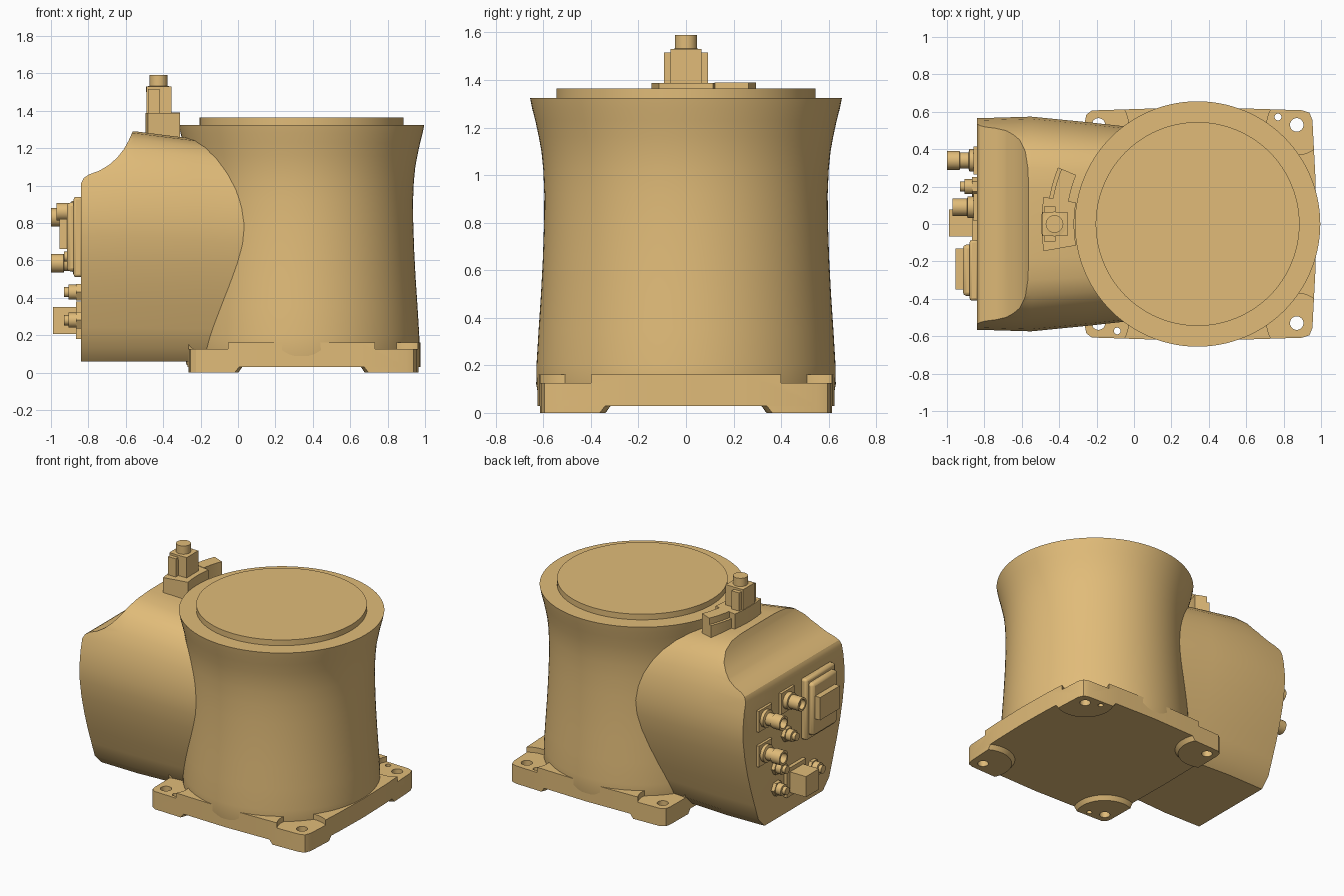
import bpy, bmesh, math
from mathutils import Vector

if "Cube" in bpy.data.objects:
    bpy.data.objects.remove(bpy.data.objects["Cube"])

mat = bpy.data.materials.new("tan_paint")
mat.diffuse_color = (0.75, 0.50, 0.19, 1)
mat.use_nodes = True
mat.node_tree.nodes["Principled BSDF"].inputs["Base Color"].default_value = mat.diffuse_color
CX = 0.34      # column axis
BACK = -0.84   # rear face of the housing


def finish(bm, name, angle=28):
    bmesh.ops.recalc_face_normals(bm, faces=bm.faces)
    me = bpy.data.meshes.new(name)
    bm.to_mesh(me)
    bm.free()
    ob = bpy.data.objects.new(name, me)
    bpy.context.collection.objects.link(ob)
    me.materials.append(mat)
    smooth(ob, angle)
    return ob


def smooth(ob, angle=28):
    bpy.ops.object.select_all(action='DESELECT')
    ob.select_set(True)
    bpy.context.view_layer.objects.active = ob
    bpy.ops.object.shade_smooth_by_angle(angle=math.radians(angle))


def skin(bm, rings):
    """Bridge equal rings of points and cap both ends."""
    vs = [[bm.verts.new(p) for p in r] for r in rings]
    n = len(vs[0])
    for a, b in zip(vs, vs[1:]):
        for i in range(n):
            bm.faces.new((a[i], a[(i + 1) % n], b[(i + 1) % n], b[i]))
    bm.faces.new(vs[0])
    bm.faces.new(vs[-1])


def loft(name, rings):
    bm = bmesh.new()
    skin(bm, rings)
    return finish(bm, name)


def lathe(name, profile, centres, axis='Z', n=32, turn=0):
    """Revolve (radius, height) pairs; 'X' points out of the rear face (-x)."""
    bm = bmesh.new()
    for c in centres:
        rings = []
        for r, h in profile:
            ring = []
            for i in range(n):
                t = 2 * math.pi * i / n + turn
                a, b = r * math.cos(t), r * math.sin(t)
                ring.append((c[0] + a, c[1] + b, h) if axis == 'Z'
                            else (BACK - h, c[0] + a, c[1] + b))
            rings.append(ring)
        skin(bm, rings)
    return finish(bm, name)


def slab(name, outline, z0, z1):
    return loft(name, [[(x, y, z) for x, y in outline] for z in (z0, z1)])


def box(name, x0, x1, y0, y1, z0, z1, bevel=0.0):
    ob = slab(name, [(x0, y0), (x1, y0), (x1, y1), (x0, y1)], z0, z1)
    if bevel:
        m = ob.modifiers.new("bevel", 'BEVEL')
        m.width, m.segments = bevel, 2
    return ob


def boolean(ob, cutter, op='DIFFERENCE', keep=False):
    m = ob.modifiers.new("cut", 'BOOLEAN')
    m.object, m.operation, m.solver = cutter, op, 'EXACT'
    bpy.ops.object.select_all(action='DESELECT')
    bpy.context.view_layer.objects.active = ob
    ob.select_set(True)
    bpy.ops.object.modifier_apply(modifier=m.name)
    smooth(ob)
    cutter.hide_render = True
    if not keep:
        bpy.data.objects.remove(cutter)


# round waisted column and its top disc
lathe("column", [(0.615, 0.04), (0.63, 0.12), (0.629, 0.2), (0.62, 0.35), (0.61, 0.5), (0.602, 0.65),
                 (0.597, 0.8), (0.596, 0.92), (0.6, 1.02), (0.608, 1.1), (0.619, 1.16),
                 (0.634, 1.23), (0.647, 1.28), (0.656, 1.325)], [(CX, 0)], n=112)
lathe("top_disc", [(0.545, 1.31), (0.545, 1.365)], [(CX, 0)], n=96)

# base plate: bowed outline with rounded corners
half = [(-0.27, 0.0), (-0.262, 0.55), (-0.255, 0.585), (-0.225, 0.607), (0.05, 0.616), (0.34, 0.624),
        (0.65, 0.616), (0.90, 0.608), (0.938, 0.595), (0.954, 0.555), (0.97, 0.25), (0.976, 0.0)]
outline = half + [(x, -y) for x, y in half[-2:0:-1]]
corners = [(x, y) for x in (-0.19, 0.87) for y in (-0.53, 0.53)]
plate = slab("base_plate", outline, 0.03, 0.162)
feet = slab("feet", outline, 0.0, 0.033)
pads = lathe("pad_cutter", [(0.185, -0.01), (0.192, 0.0), (0.22, 0.04)], corners, n=48)
boolean(feet, pads, 'INTERSECT')
boolean(plate, lathe("pocket_cutter", [(0.16, 0.125), (0.16, 0.3)], corners, n=48))
holes = lathe("hole_cutter", [(0.036, -0.1), (0.036, 0.3)], corners)
pins = lathe("pin_cutter", [(0.018, -0.1), (0.018, 0.3)], [(0.77, 0.572), (-0.09, -0.572)])
boolean(plate, holes, keep=True)
boolean(feet, holes)
boolean(plate, pins, keep=True)
boolean(feet, pins)

# rear housing: barrel cross-section lofted towards the column
sect = [(0.33, 0.06), (0.40, 0.13), (0.44, 0.24), (0.483, 0.36), (0.52, 0.48), (0.552, 0.61),
        (0.571, 0.73), (0.574, 0.83), (0.562, 0.93), (0.538, 1.03), (0.50, 1.12),
        (0.45, 1.195), (0.385, 1.25), (0.30, 1.28), (0.18, 1.29)]
sect = sect + [(-y, z) for y, z in reversed(sect)]
stations = [(BACK, 0.985, 1.0), (-0.55, 1.0, 1.0), (-0.23, 0.945, 0.967), (0.1, 0.88, 0.93)]
housing = loft("rear_housing", [[(x, y * sy, 0.06 + (z - 0.06) * sz) for y, z in sect]
                                for x, sy, sz in stations])
scoop = [(-0.93, 0.9), (-0.84, 1.01), (-0.825, 1.04), (-0.795, 1.06), (-0.74, 1.08), (-0.69, 1.11),
         (-0.645, 1.15), (-0.61, 1.195), (-0.585, 1.24), (-0.565, 1.285), (-0.55, 1.5), (-0.93, 1.5)]
boolean(housing, loft("scoop_cutter", [[(x, y, z) for x, z in scoop] for y in (-0.8, 0.8)]))


# curved bracket and cable connector on top of the housing
def sector(name, r0, r1, a0, a1, z0, z1):
    ang = [math.radians(a0 + (a1 - a0) * i / 10) for i in range(11)]
    pts = [(CX + r1 * math.cos(a), r1 * math.sin(a)) for a in ang]
    pts += [(CX + r0 * math.cos(a), r0 * math.sin(a)) for a in reversed(ang)]
    return slab(name, pts, z0, z1)


sector("top_bracket", 0.66, 0.835, 170, 190, 1.22, 1.387)
sector("bracket_tail", 0.70, 0.785, 158, 170.2, 1.22, 1.39)
sector("bracket_tail_lip", 0.765, 0.805, 158, 170.2, 1.22, 1.345)
box("connector_block", -0.49, -0.355, -0.065, 0.065, 1.38, 1.53)
box("connector_flange", -0.48, -0.42, -0.093, 0.093, 1.38, 1.515)
lathe("connector_plug", [(0.066, 1.5), (0.066, 1.53), (0.047, 1.532), (0.047, 1.59)], [(-0.425, 0)])

# rear panel: framed power socket
box("socket_frame", -0.88, -0.83, -0.41, -0.085, 0.51, 0.94, 0.015)
box("socket_body", -0.915, -0.83, -0.385, -0.11, 0.54, 0.91, 0.02)
box("socket_insert", -0.955, -0.83, -0.35, -0.13, 0.66, 0.82)

# rear panel: large round connectors with square flanges
big = [(0.34, 0.83), (0.34, 0.585)]
lathe("large_connectors", [(0.06, -0.01), (0.06, 0.04), (0.043, 0.045), (0.043, 0.09), (0.05, 0.092),
                           (0.05, 0.16), (0.035, 0.16), (0.03, 0.11)], big, 'X')
mid = [(0.09, 0.86)]
lathe("medium_connector", [(0.058, -0.01), (0.058, 0.05), (0.047, 0.052), (0.047, 0.13),
                           (0.033, 0.13), (0.03, 0.10)], mid, 'X')
lathe("connector_flanges", [(0.105, -0.01), (0.105, 0.018)], big + mid, 'X', 4, math.pi / 4)

# rear panel: small jacks with hexagonal nuts
small = [(0.09, 0.62), (0.20, 0.43), (0.20, 0.28), (-0.2, 0.28)]
lathe("jack_nuts", [(0.052, -0.01), (0.052, 0.025)], small, 'X', 6)
lathe("small_jacks", [(0.04, -0.01), (0.04, 0.065), (0.027, 0.067), (0.027, 0.09)], small, 'X', 24)

# rear panel: square data port
box("port_flange", -0.865, -0.83, -0.10, 0.11, 0.18, 0.38)
box("port_block", -0.99, -0.83, -0.068, 0.078, 0.207, 0.352)
